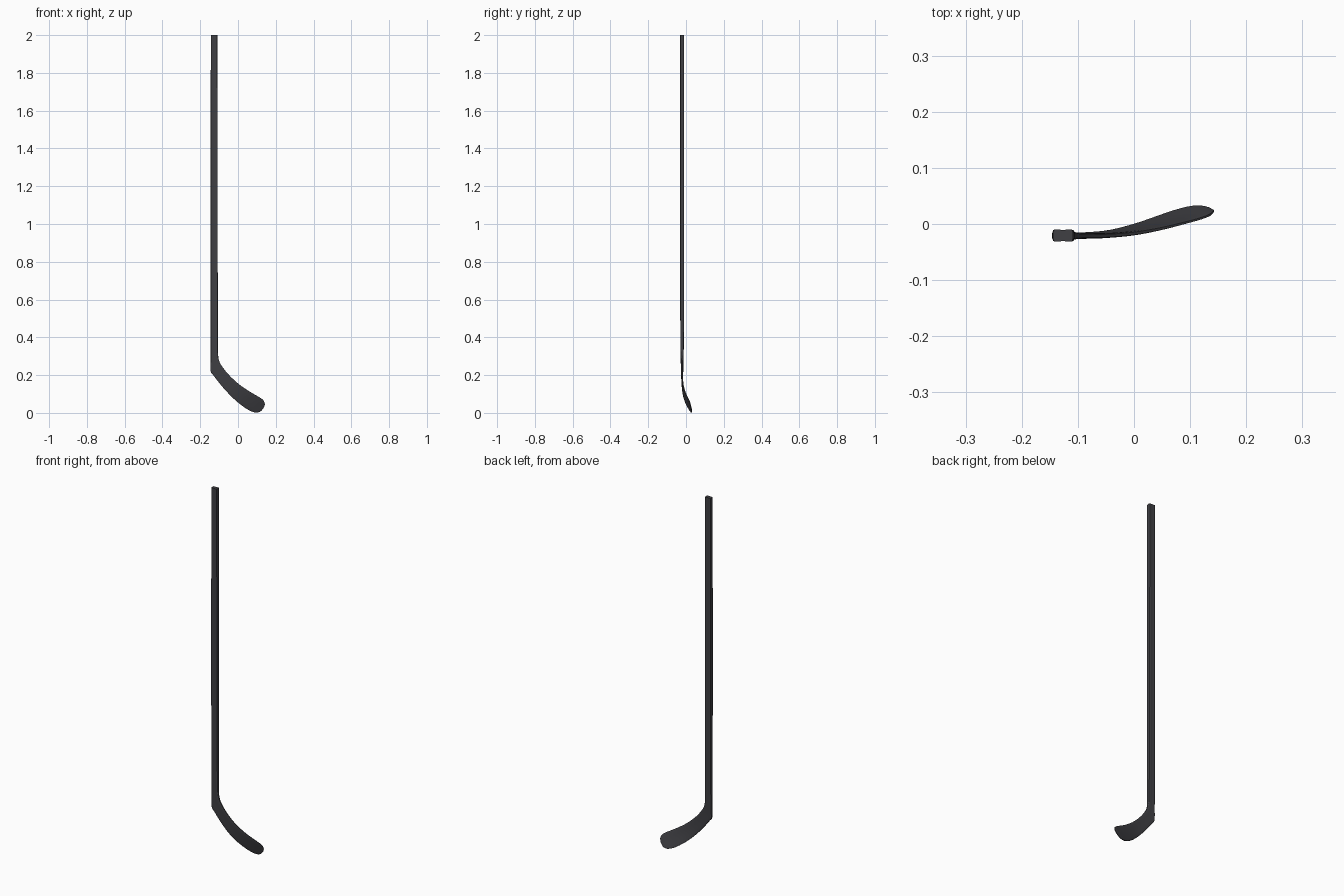
import bpy, bmesh
from mathutils import Vector

if "Cube" in bpy.data.objects:
    bpy.data.objects.remove(bpy.data.objects["Cube"])

# Stations from the butt end to the toe: top edge, bottom edge, thickness
STATIONS = [
    ((-.109, -.0205, 2.0), (-.144, -.0205, 2.0), .022),
    ((-.108, -.0205, 1.3), (-.145, -.0205, 1.3), .022),
    ((-.107, -.0205, .60), (-.145, -.0205, .60), .021),
    ((-.106, -.0205, .42), (-.145, -.0205, .40), .019),
    ((-.106, -.0205, .32), (-.145, -.0205, .29), .016),
    ((-.102, -.021, .283), (-.145, -.0205, .222), .013),
    ((-.087, -.021, .250), (-.128, -.0205, .196), .011),
    ((-.050, -.021, .203), (-.090, -.019, .147), .009),
    ((.000, -.017, .156), (-.045, -.014, .097), .008),
    ((.050, -.008, .120), (.000, -.002, .055), .007),
    ((.095, .003, .093), (.045, .014, .022), .006),
    ((.120, .010, .078), (.075, .024, .007), .006),
    ((.135, .016, .066), (.100, .030, .002), .006),
    ((.141, .021, .052), (.120, .031, .009), .005),
    ((.1425, .023, .044), (.134, .028, .024), .004),
]
STEPS = 4

# Slightly waisted cross-section, one quarter mirrored to a full loop
QUARTER = [(1, .25), (1, .6), (.93, .9), (.8, 1), (.4, .95), (.12, .92)]
HALF = QUARTER + [(-u, v) for u, v in reversed(QUARTER)]
PROFILE = HALF + [(u, -v) for u, v in reversed(HALF)]


def spline(a, b, c, d, t):
    return .5 * (2 * b + (c - a) * t + (2 * a - 5 * b + 4 * c - d) * t * t
                 + (3 * b - a - 3 * c + d) * t ** 3)


def smooth_stations():
    rows = [(Vector(t), Vector(b), Vector((h, 0, 0))) for t, b, h in STATIONS]
    last = len(rows) - 1
    out = []
    for i in range(last):
        # straight shaft stays linear; the blade is curved
        n = 1 if i < 4 else STEPS
        q = [rows[max(0, min(last, i + k))] for k in (-1, 0, 1, 2)]
        if i == 4:
            q[0] = tuple(2 * p - r for p, r in zip(q[1], q[2]))
        for s in range(n):
            out.append([spline(*(r[k] for r in q), s / n) for k in range(3)])
    out.append(list(rows[-1]))
    return out


# Stick: shaft and blade lofted as one continuous body
bm = bmesh.new()
rows = smooth_stations()
centres = [(t + b) / 2 for t, b, _ in rows]
rings = []
for i, (top, bottom, h) in enumerate(rows):
    tangent = centres[min(i + 1, len(rows) - 1)] - centres[max(i - 1, 0)]
    across = (top - bottom) / 2
    normal = across.cross(tangent).normalized()
    rings.append([bm.verts.new(centres[i] + across * u + normal * v * h.x / 2)
                  for u, v in PROFILE])
count = len(PROFILE)
for a, b in zip(rings, rings[1:]):
    for j in range(count):
        k = (j + 1) % count
        bm.faces.new((a[j], a[k], b[k], b[j]))
bm.faces.new(rings[0])
bm.faces.new(rings[-1])
bmesh.ops.recalc_face_normals(bm, faces=bm.faces[:])

mesh = bpy.data.meshes.new("hockey_stick")
bm.to_mesh(mesh)
bm.free()
stick = bpy.data.objects.new("hockey_stick", mesh)
bpy.context.collection.objects.link(stick)

# Dark composite finish
mat = bpy.data.materials.new("dark_composite")
mat.diffuse_color = (.05, .05, .057, 1)
mat.use_nodes = True
mat.node_tree.nodes["Principled BSDF"].inputs["Base Color"].default_value = mat.diffuse_color
mesh.materials.append(mat)

bpy.context.view_layer.objects.active = stick
stick.select_set(True)
bpy.ops.object.shade_smooth_by_angle(angle=.7)
